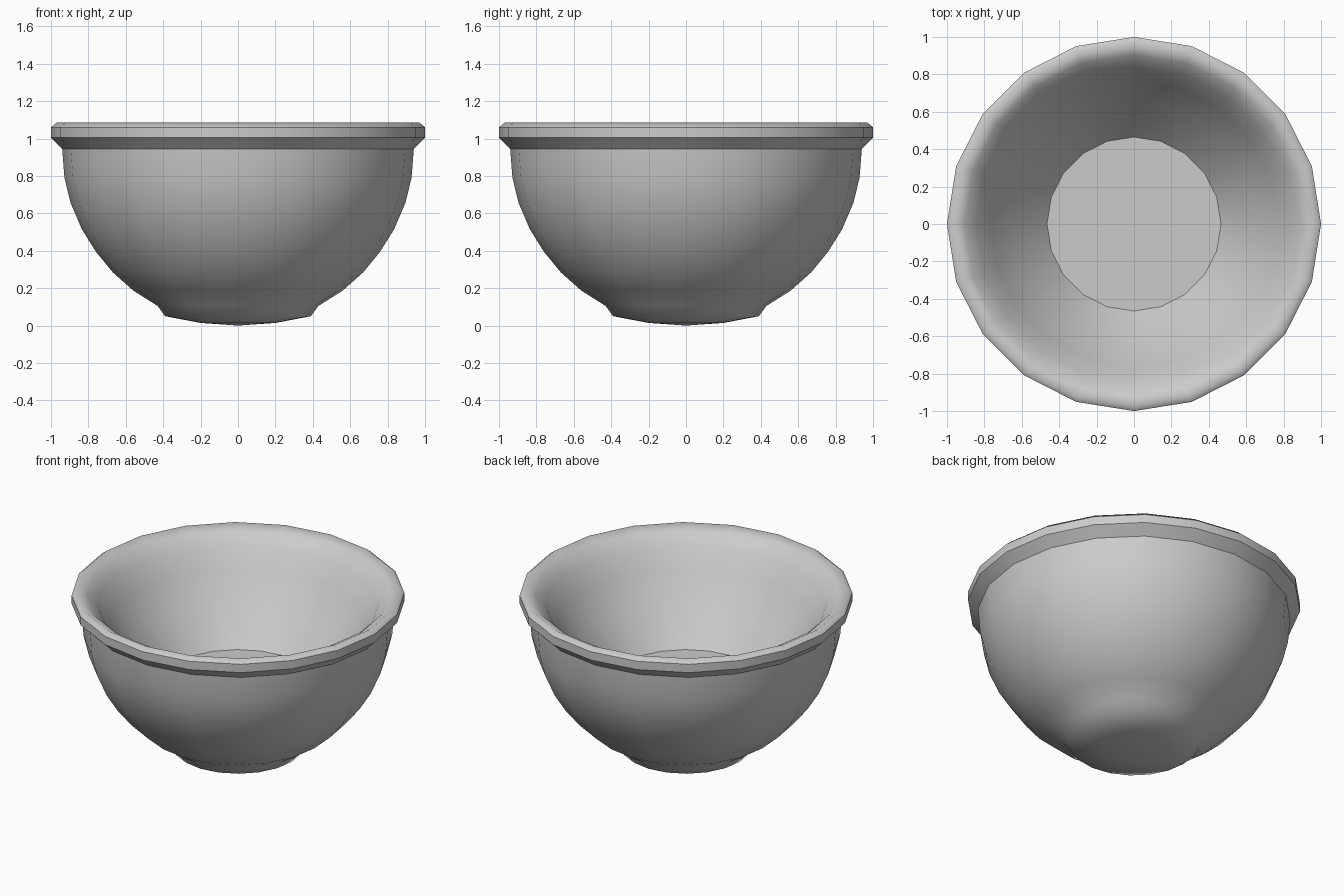
import bpy, bmesh, math

if "Cube" in bpy.data.objects:
    bpy.data.objects.remove(bpy.data.objects["Cube"])

SIDES = 20


def lathe(name, profile, sharp):
    """Spin an (r, z) profile around z; rings listed in sharp get hard edges."""
    bm = bmesh.new()
    rings = []
    for r, z in profile:
        if r == 0:
            rings.append([bm.verts.new((0, 0, z))] * SIDES)
        else:
            rings.append([bm.verts.new((r * math.cos(i * math.tau / SIDES),
                                        r * math.sin(i * math.tau / SIDES), z))
                          for i in range(SIDES)])
    for a, b in zip(rings, rings[1:]):
        for i in range(SIDES):
            j = (i + 1) % SIDES
            face = bm.faces.new(list(dict.fromkeys((a[i], a[j], b[j], b[i]))))
            face.smooth = True
    for point, ring in zip(profile, rings):
        if point in sharp:
            for i in range(SIDES):
                bm.edges.get((ring[i - 1], ring[i])).smooth = False
    bmesh.ops.recalc_face_normals(bm, faces=bm.faces)
    mesh = bpy.data.meshes.new(name)
    bm.to_mesh(mesh)
    bm.free()
    obj = bpy.data.objects.new(name, mesh)
    bpy.context.collection.objects.link(obj)
    return obj


# Rounded underside and small foot
foot = [(0, 0.0), (0.20, 0.014), (0.39, 0.05), (0.43, 0.105)]
# Curved outer wall
outer = [(0.56, 0.187), (0.67, 0.285), (0.76, 0.395), (0.835, 0.515),
         (0.895, 0.655), (0.928, 0.79)]
# Chamfered rim
rim = [(0.94, 0.945), (1.0, 1.005), (1.0, 1.06), (0.97, 1.085)]
# Convex flared lip, steep inner wall and raised flat floor
inner = [(0.905, 1.05), (0.845, 0.99), (0.77, 0.87), (0.66, 0.70)]
floor = [(0.465, 0.475), (0, 0.475)]

lathe("bowl", foot + outer + rim + inner + floor, rim[:3] + floor[:1])
